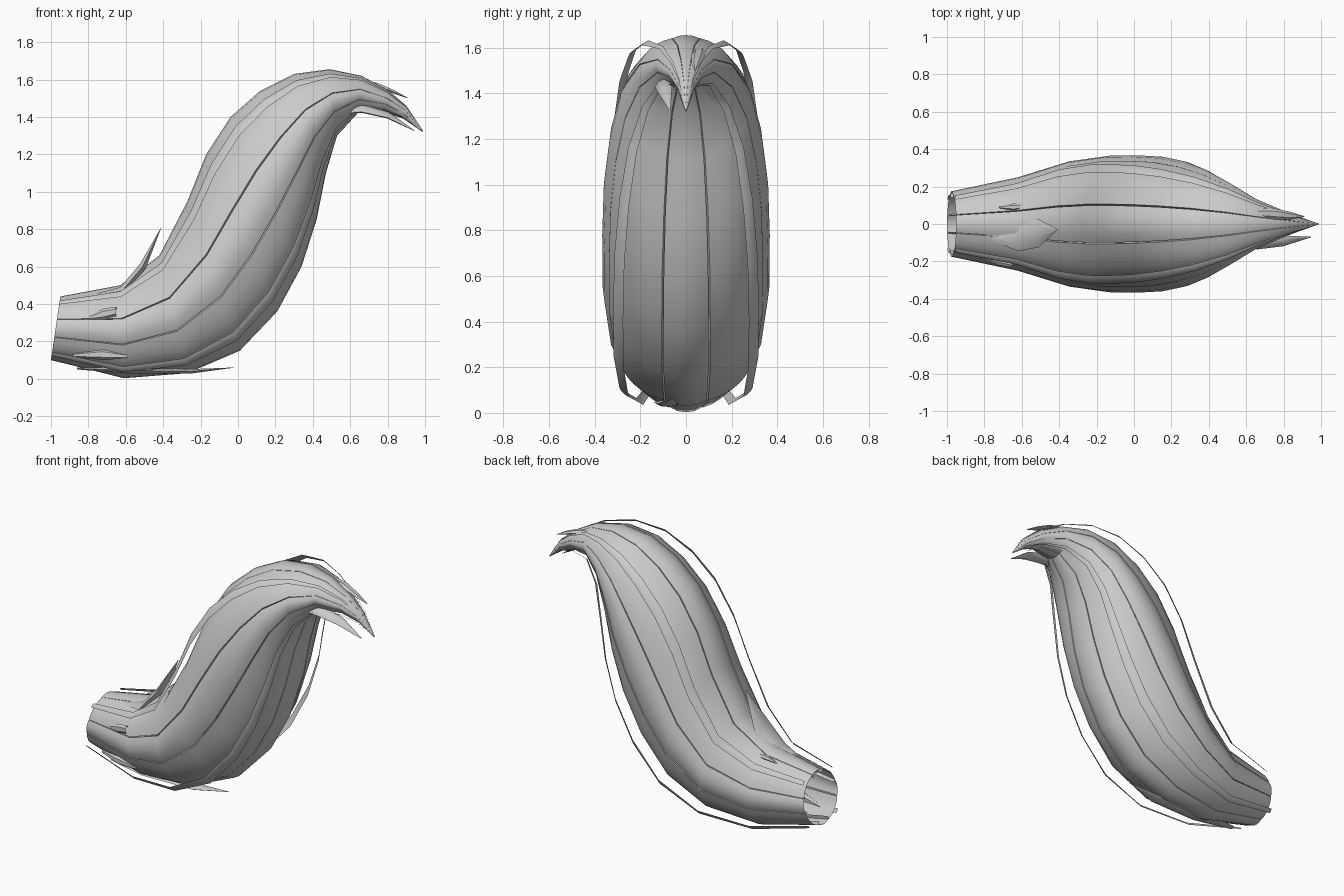
import bpy, bmesh, math
from mathutils import Vector

if "Cube" in bpy.data.objects:
    bpy.data.objects.remove(bpy.data.objects["Cube"])

# Sections along the tail: top x, top z, bottom x, bottom z, half width
SECTIONS = [
    (-.95, .44, -1.0, .10, .175), (-.63, .50, -.61, .003, .25),
    (-.42, .66, -.27, .03, .335), (-.27, .95, .01, .15, .365),
    (-.17, 1.2, .21, .36, .367), (-.04, 1.4, .34, .60, .36),
    (.12, 1.54, .42, .85, .335), (.30, 1.63, .47, 1.1, .29),
    (.49, 1.655, .53, 1.30, .22), (.66, 1.62, .64, 1.42, .135),
    (.80, 1.545, .78, 1.425, .075), (.90, 1.46, .885, 1.39, .035),
    (.99, 1.325, .985, 1.32, .003)]

# Half cross-sections of a lock, (across, out) in units of the tail's radius
MIDDLE = [(0, 1), (.15, .98), (.27, .92), (.25, .80)]
# Corner lock from the crease to the diagonal, and the thin strand floating above it
CORNER = [(.25, .80), (.29, .92), (.45, .86), (.60, .765), (.69, .69)]
STRAND = [(.75, .87), (.795, .845), (.845, .795), (.87, .75)]


def make_object(name, rows, closed=False):
    """Skin rows of points into a smooth surface."""
    bm = bmesh.new()
    grid = [[bm.verts.new(p) for p in row] for row in rows]
    n = len(rows[0])
    for a, b in zip(grid, grid[1:]):
        for i in range(n if closed else n - 1):
            j = (i + 1) % n
            bm.faces.new((a[i], b[i], b[j], a[j]))
    if closed:
        bmesh.ops.recalc_face_normals(bm, faces=bm.faces)
    me = bpy.data.meshes.new(name)
    bm.to_mesh(me)
    bm.free()
    ob = bpy.data.objects.new(name, me)
    bpy.context.collection.objects.link(ob)
    bpy.ops.object.select_all(action='DESELECT')
    ob.select_set(True)
    bpy.context.view_layer.objects.active = ob
    bpy.ops.object.shade_smooth_by_angle(angle=math.radians(40))
    return ob


def lock(name, profile, quarter):
    """One long lock: sweep a profile along the tail, turned by quarter turns."""
    for _ in range(quarter):
        profile = [(v, -u) for u, v in profile]
    rows = []
    for tx, tz, bx, bz, w in SECTIONS:
        c = Vector(((tx + bx) / 2, 0, (tz + bz) / 2))
        up = Vector(((tx - bx) / 2, 0, (tz - bz) / 2))
        rows.append([c + up * v + Vector((0, w * u, 0)) for u, v in profile])
    return make_object(name, rows)


def tuft(name, path, side, thick):
    """A pointed loose tuft: path points with half widths, flattened section."""
    side = Vector(side).normalized()
    rows = []
    for i, (x, y, z, w) in enumerate(path):
        a = Vector(path[max(i - 1, 0)][:3])
        b = Vector(path[min(i + 1, len(path) - 1)][:3])
        nrm = (b - a).cross(side).normalized()
        p = Vector((x, y, z))
        rows.append([p + side * (w * math.cos(t)) + nrm * (w * thick * math.sin(t))
                     for t in [k * math.pi / 3 for k in range(6)]])
    return make_object(name, rows, True)


# Main body: four middle locks, four corner locks, four thin outer strands
middle = [(-u, v) for u, v in reversed(MIDDLE[1:])] + MIDDLE
corner = CORNER + [(v, u) for u, v in reversed(CORNER[:-1])]
for i, place in enumerate(("top", "back", "bottom", "front")):
    lock("middle_lock_" + place, middle, i)
    lock("corner_lock_%d" % (i + 1), corner, i)
    lock("outer_strand_%d" % (i + 1), STRAND, i)

# Loose tufts at the base
tuft("upper_tuft", [(-.80, -.06, .44, .015), (-.62, -.06, .47, .085),
                    (-.51, -.05, .60, .075), (-.41, -.03, .81, .002)], (0, 1, 0), .3)
tuft("lower_tuft", [(-.86, -.07, .055, .02), (-.6, -.08, .045, .06),
                    (-.25, -.08, .04, .045), (-.02, -.06, .06, .002)], (0, 1, 0), .3)
tuft("side_tuft_low", [(-.88, -.14, .125, .01), (-.72, -.19, .13, .03),
                       (-.59, -.205, .12, .01)], (0, 0, 1), .8)
tuft("side_tuft_high", [(-.82, -.18, .32, .005), (-.72, -.205, .345, .03),
                        (-.65, -.22, .36, .025)], (0, 0, 1), .6)
tuft("back_tuft", [(-.72, .09, .46, .005), (-.64, .09, .475, .02),
                   (-.54, .10, .49, .002)], (0, 1, 0), .8)

# Split points at the tip
tuft("tip_front_low", [(.5, -.09, 1.42, .02), (.66, -.10, 1.445, .04),
                       (.8, -.09, 1.41, .032), (.945, -.07, 1.325, .002)], (0, 1, .5), .45)
tuft("tip_back_high", [(.62, .06, 1.60, .02), (.74, .055, 1.57, .03),
                       (.83, .045, 1.535, .022), (.91, .04, 1.50, .002)], (0, 1, 0), .5)
